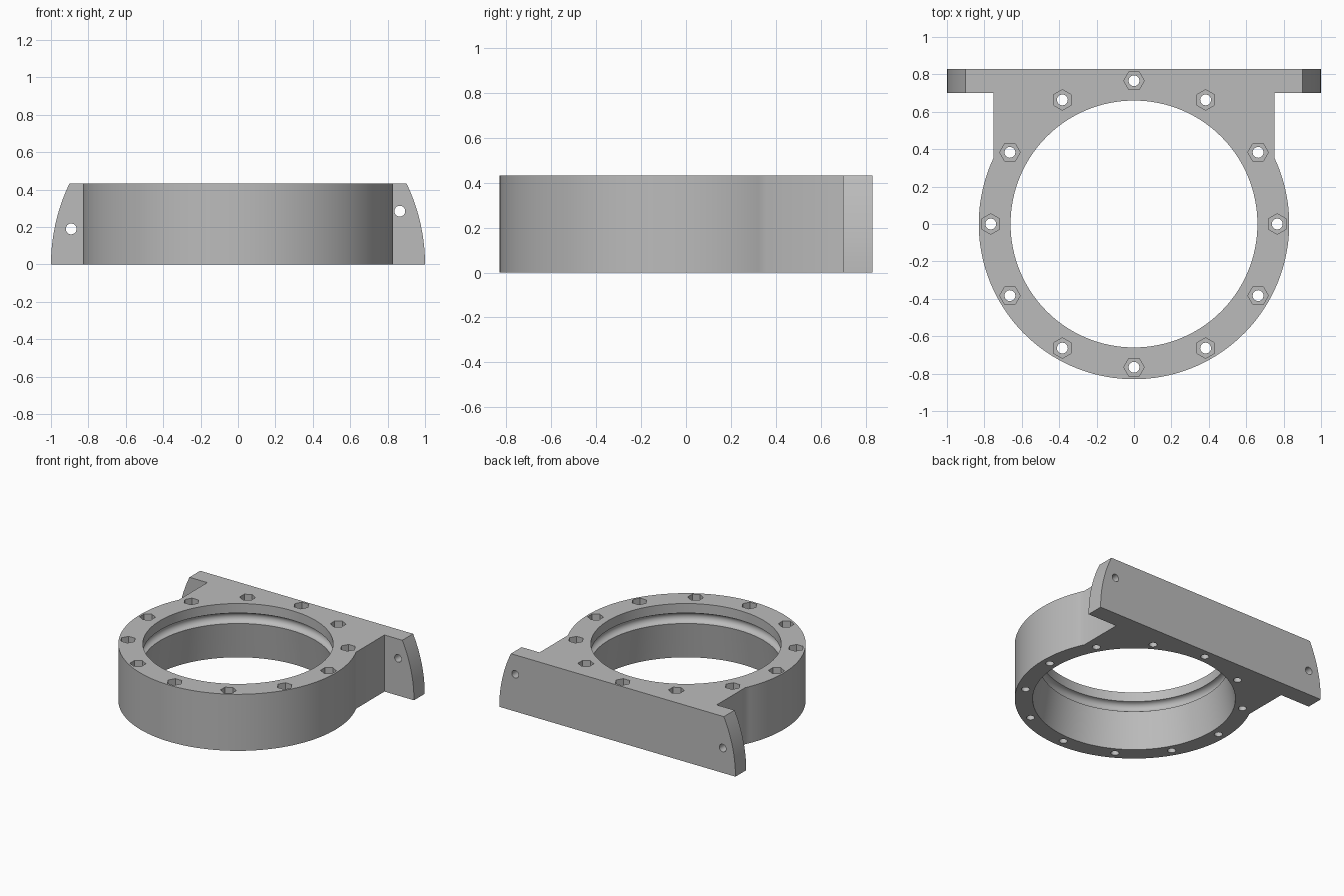
import bpy, bmesh, math
from mathutils import Matrix, Vector

cube = bpy.data.objects.get("Cube")
if cube:
    bpy.data.objects.remove(cube, do_unlink=True)

HEIGHT = 0.433      # thickness of the housing
OUTER = 0.83        # outer ring radius, also the back of the plate
BORE = 0.66
BOLT_CIRCLE = 0.766
BLOCK = 0.75        # half width of the block behind the ring

grey = bpy.data.materials.new("light_grey")
grey.use_nodes = True
grey.diffuse_color = (0.5, 0.5, 0.5, 1)
grey.node_tree.nodes["Principled BSDF"].inputs["Base Color"].default_value = (0.5, 0.5, 0.5, 1)


def make_object(name, bm):
    bmesh.ops.recalc_face_normals(bm, faces=bm.faces)
    mesh = bpy.data.meshes.new(name)
    bm.to_mesh(mesh)
    bm.free()
    mesh.materials.append(grey)
    obj = bpy.data.objects.new(name, mesh)
    bpy.context.collection.objects.link(obj)
    return obj


def bridge(bm, rings):
    """Closed skin over a stack of rings, capped at both ends."""
    loops = [[bm.verts.new(p) for p in ring] for ring in rings]
    for a, b in zip(loops, loops[1:]):
        for i in range(len(a)):
            j = (i + 1) % len(a)
            bm.faces.new((a[i], a[j], b[j], b[i]))
    bm.faces.new(loops[0][::-1])
    bm.faces.new(loops[-1])


def lathe(bm, profile, sides, matrix=Matrix(), turn=0.0):
    """Solid of revolution about z from (radius, height) points."""
    angles = [turn + math.tau * i / sides for i in range(sides)]
    bridge(bm, [[matrix @ Vector((r * math.cos(a), r * math.sin(a), z)) for a in angles]
                for r, z in profile])


def outline(z):
    """Ring, block and mounting plate; plate ends follow a unit circle in z."""
    start = math.acos(BLOCK / OUTER)
    sweep = math.pi + 2 * start
    steps = 96
    pts = [(OUTER * math.cos(start - sweep * i / steps),
            OUTER * math.sin(start - sweep * i / steps), z) for i in range(steps + 1)]
    tip = math.sqrt(1 - z * z)
    pts += [(-BLOCK, 0.70, z), (-tip, 0.70, z), (-tip, OUTER, z),
            (tip, OUTER, z), (tip, 0.70, z), (BLOCK, 0.70, z)]
    return pts


# Housing body
bm = bmesh.new()
layers = 10
bridge(bm, [outline(HEIGHT * i / layers) for i in range(layers + 1)])
housing = make_object("ring_housing", bm)

# Bore: tapered from below, rounded seal groove, straight lip on top
groove_z, groove_r = 0.32, 0.04
profile = [(0.707, -0.01)]
for i in range(9):
    a = -math.pi / 2 + math.pi * i / 8
    profile.append((BORE + groove_r * math.cos(a), groove_z + groove_r * math.sin(a)))
profile.append((BORE, HEIGHT + 0.05))
round_cuts = bmesh.new()
lathe(round_cuts, profile, 128)

# Bolt holes with hexagonal nut pockets on top
hex_cuts = bmesh.new()
for i in range(12):
    a = math.tau * i / 12
    place = Matrix.Translation((BOLT_CIRCLE * math.cos(a), BOLT_CIRCLE * math.sin(a), 0))
    lathe(round_cuts, [(0.029, -0.05), (0.029, HEIGHT + 0.05)], 24, place)
    lathe(hex_cuts, [(0.055, HEIGHT - 0.1), (0.055, HEIGHT + 0.05)], 6, place, a + math.pi / 2)

# Mounting holes through the plate ends
for x, z in ((-0.892, 0.19), (0.865, 0.285)):
    place = Matrix.Translation((x, 0.6, z)) @ Matrix.Rotation(-math.pi / 2, 4, 'X')
    lathe(round_cuts, [(0.029, 0), (0.029, 0.35)], 24, place)

# Cut everything out, then drop the cutters
cutters = [make_object("round_cutter", round_cuts), make_object("pocket_cutter", hex_cuts)]
bpy.ops.object.select_all(action='DESELECT')
bpy.context.view_layer.objects.active = housing
housing.select_set(True)
for cutter in cutters:
    cutter.hide_render = True
    mod = housing.modifiers.new(cutter.name, 'BOOLEAN')
    mod.operation = 'DIFFERENCE'
    mod.solver = 'EXACT'
    mod.object = cutter
    bpy.ops.object.modifier_apply(modifier=mod.name)
    bpy.data.objects.remove(cutter, do_unlink=True)

bpy.ops.object.shade_smooth_by_angle(angle=math.radians(30))
